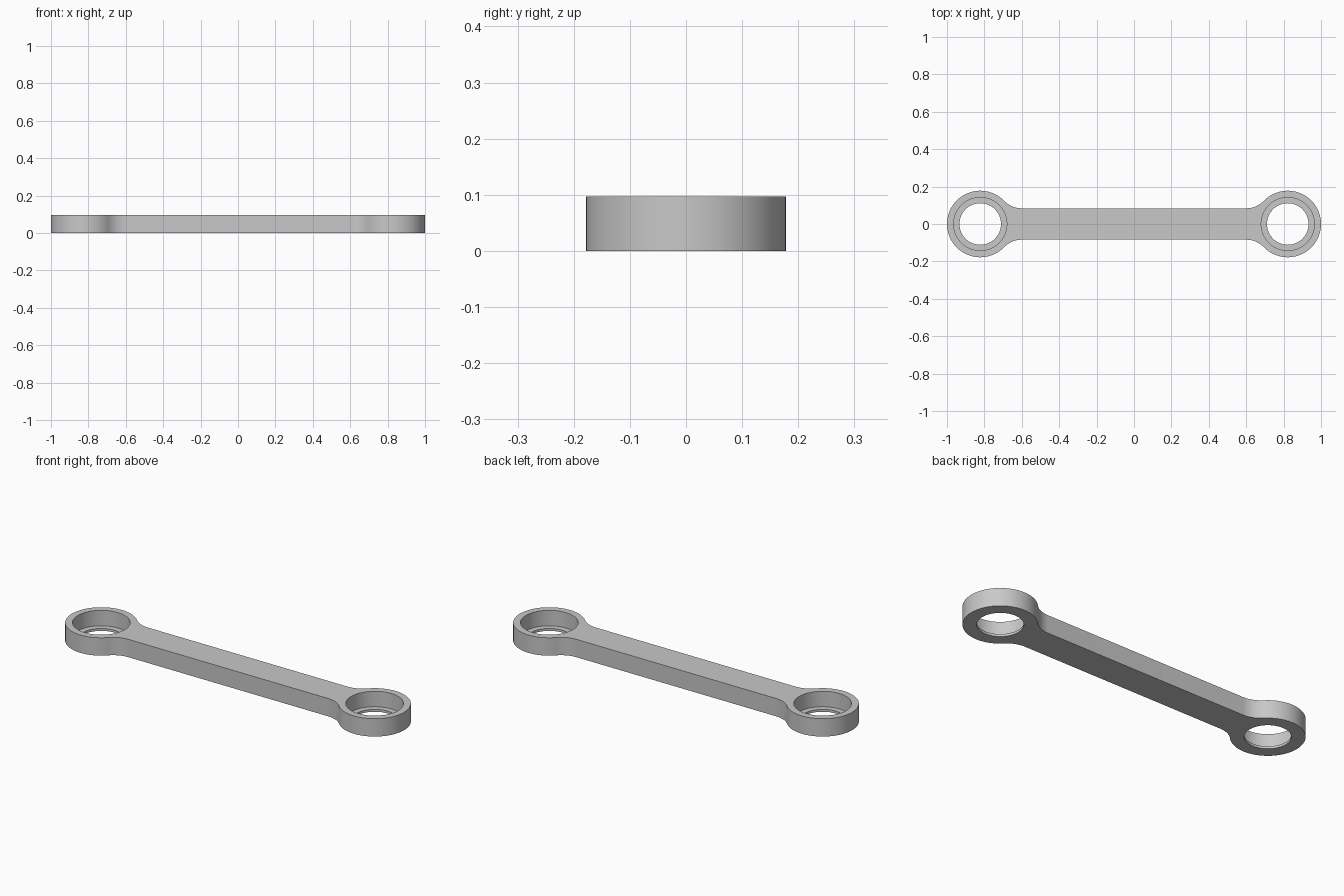
import bpy, bmesh, math
from mathutils import Vector

if "Cube" in bpy.data.objects:
    bpy.data.objects.remove(bpy.data.objects["Cube"], do_unlink=True)

HEIGHT = 0.097
RING_R = 0.178
RING_X = 1 - RING_R
BAR_HALF = 0.084
FILLET_R = 0.131
BORE_R = 0.142
HOLE_R = 0.111
LIP = 0.013

# Plain grey material
grey = bpy.data.materials.new("light_grey")
grey.use_nodes = True
colour = (0.58, 0.58, 0.58, 1)
grey.diffuse_color = colour
grey.node_tree.nodes["Principled BSDF"].inputs["Base Color"].default_value = colour


def arc(cx, cy, r, start, end, steps):
    return [Vector((cx + r * math.cos(start + (end - start) * i / steps),
                    cy + r * math.sin(start + (end - start) * i / steps), 0))
            for i in range(steps + 1)]


# Outline: one end ring with its two fillets, then the same turned half a circle
rise = BAR_HALF + FILLET_R
reach = math.sqrt((RING_R + FILLET_R) ** 2 - rise ** 2)
tilt = math.atan2(rise, reach)
fillet_x = RING_X - reach
half = arc(fillet_x, -rise, FILLET_R, math.pi / 2, tilt, 14)
half += arc(RING_X, 0, RING_R, tilt - math.pi, math.pi - tilt, 80)[1:-1]
half += arc(fillet_x, rise, FILLET_R, -tilt, -math.pi / 2, 14)
outline = half + [-p for p in half]

# Link body
bm = bmesh.new()
base = bm.faces.new([bm.verts.new(p) for p in outline])
top = bmesh.ops.extrude_face_region(bm, geom=[base])["geom"]
bmesh.ops.translate(bm, vec=(0, 0, HEIGHT),
                    verts=[v for v in top if isinstance(v, bmesh.types.BMVert)])
bmesh.ops.recalc_face_normals(bm, faces=bm.faces)
mesh = bpy.data.meshes.new("link_arm")
bm.to_mesh(mesh)
bm.free()
link = bpy.data.objects.new("link_arm", mesh)
bpy.context.collection.objects.link(link)
mesh.materials.append(grey)
bpy.context.view_layer.objects.active = link


def cut_round(name, x, radius, bottom):
    depth = 0.2
    bpy.ops.mesh.primitive_cylinder_add(vertices=96, radius=radius, depth=depth,
                                        location=(x, 0, bottom + depth / 2))
    cutter = bpy.context.object
    cutter.name = name
    cutter.hide_render = True
    cutter.data.materials.append(grey)
    mod = link.modifiers.new(name, "BOOLEAN")
    mod.operation = "DIFFERENCE"
    mod.solver = "EXACT"
    mod.object = cutter
    bpy.context.view_layer.objects.active = link
    bpy.ops.object.modifier_apply(modifier=name)
    bpy.data.objects.remove(cutter, do_unlink=True)


# Stepped bearing seats: wide bore above a thin lip with a smaller through hole
for side in (-1, 1):
    cut_round("bearing_bore", side * RING_X, BORE_R, LIP)
    cut_round("through_hole", side * RING_X, HOLE_R, -0.05)

bpy.ops.object.select_all(action="DESELECT")
link.select_set(True)
bpy.context.view_layer.objects.active = link
bpy.ops.object.shade_smooth_by_angle(angle=math.radians(30))
